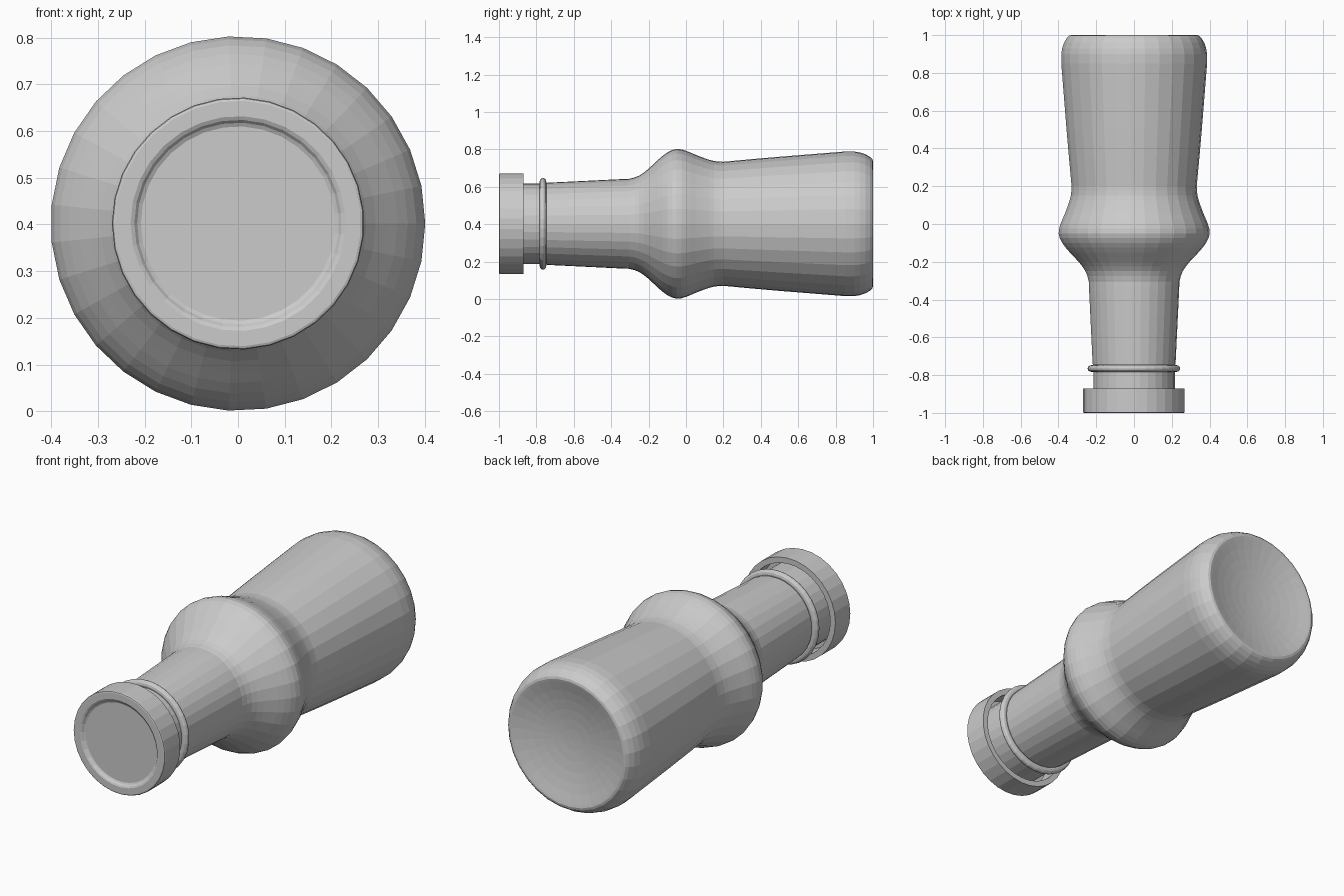
import bpy, bmesh, math

if "Cube" in bpy.data.objects:
    bpy.data.objects.remove(bpy.data.objects["Cube"])

SIDES = 31
AXIS_Z = 0.402

grey = bpy.data.materials.new("grey")
grey.diffuse_color = (0.6, 0.6, 0.6, 1)
grey.use_nodes = True
grey.node_tree.nodes["Principled BSDF"].inputs["Base Color"].default_value = grey.diffuse_color


def smooth_profile(pts, steps):
    """Catmull-Rom through (y, radius) points."""
    out = []
    for i in range(len(pts) - 1):
        p0, p1 = pts[max(i - 1, 0)], pts[i]
        p2, p3 = pts[i + 1], pts[min(i + 2, len(pts) - 1)]
        for s in range(steps):
            t = s / steps
            out.append(tuple(
                0.5 * (2 * b + (c - a) * t + (2 * a - 5 * b + 4 * c - d) * t ** 2
                       + (3 * b - a - 3 * c + d) * t ** 3)
                for a, b, c, d in zip(p0, p1, p2, p3)))
    return out + [pts[-1]]


def lathe(name, profile, start=0.0, closed=False):
    """Revolve (y, radius) points about the lengthwise axis; zero radius is a pole."""
    bm = bmesh.new()
    rings = []
    for y, r in profile:
        if r < 1e-6:
            rings.append([bm.verts.new((0, y, AXIS_Z))] * SIDES)
        else:
            angles = [start + 2 * math.pi * k / SIDES for k in range(SIDES)]
            rings.append([bm.verts.new((r * math.cos(a), y, AXIS_Z + r * math.sin(a)))
                          for a in angles])
    pairs = list(zip(rings, rings[1:]))
    if closed:
        pairs.append((rings[-1], rings[0]))
    for a, b in pairs:
        for k in range(SIDES):
            n = (k + 1) % SIDES
            bm.faces.new(dict.fromkeys((a[k], a[n], b[n], b[k])))
    bmesh.ops.recalc_face_normals(bm, faces=bm.faces)
    mesh = bpy.data.meshes.new(name)
    bm.to_mesh(mesh)
    bm.free()
    mesh.materials.append(grey)
    obj = bpy.data.objects.new(name, mesh)
    bpy.context.collection.objects.link(obj)
    return obj


# Bottle: neck, bulging shoulder, flared body, rounded heel, dished base
neck = [(-0.97, 0), (-0.97, 0.216), (-0.75, 0.216)]
shoulder = smooth_profile([(-0.74, 0.22), (-0.35, 0.239), (-0.30, 0.242), (-0.25, 0.258),
                           (-0.20, 0.295), (-0.15, 0.342), (-0.10, 0.382), (-0.05, 0.401),
                           (0.0, 0.391), (0.05, 0.370), (0.10, 0.351), (0.15, 0.336),
                           (0.20, 0.332)], 2)
body = [(0.35, 0.346), (0.5, 0.359), (0.65, 0.371), (0.8, 0.383), (0.85, 0.387), (0.90, 0.387),
        (0.93, 0.382), (0.96, 0.372), (0.985, 0.357), (0.997, 0.345), (1.0, 0.333)]
base = [(0.95 + 0.05 * (r / 0.33) ** 2, r) for r in (0.32, 0.27, 0.22, 0.165, 0.11, 0.055, 0)]
lathe("bottle", neck + shoulder + body + base)

# Ring bead around the neck
bead = [(-0.765 + 0.018 * math.cos(a), 0.225 + 0.021 * math.sin(a))
        for a in (2 * math.pi * k / 12 for k in range(12))]
lathe("neck_ring", bead, math.pi, closed=True)

# Hollow cap with a shallow recess in its front face
cap = [(-0.985, 0), (-0.985, 0.208), (-0.989, 0.216), (-0.996, 0.222), (-1.0, 0.23),
       (-1.0, 0.263), (-0.998, 0.268), (-0.994, 0.27), (-0.87, 0.27), (-0.87, 0.24),
       (-0.972, 0.24), (-0.972, 0)]
lathe("cap", cap, math.pi)
